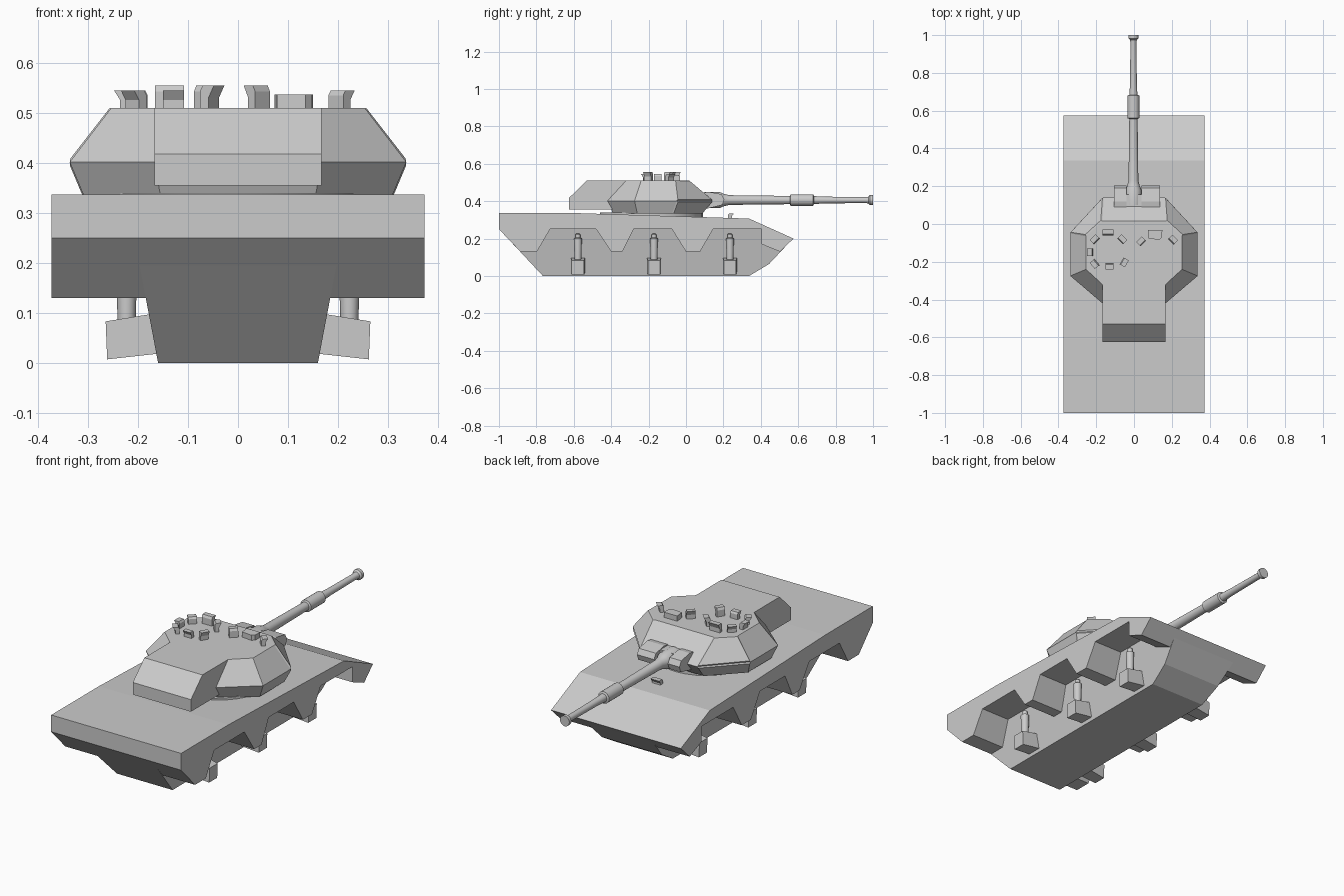
import bpy, bmesh, math
from mathutils import Matrix, Vector

if "Cube" in bpy.data.objects:
    bpy.data.objects.remove(bpy.data.objects["Cube"])


def finish(bm, name):
    bmesh.ops.recalc_face_normals(bm, faces=bm.faces)
    me = bpy.data.meshes.new(name)
    bm.to_mesh(me)
    bm.free()
    ob = bpy.data.objects.new(name, me)
    bpy.context.collection.objects.link(ob)
    return ob


def loft(name, rings, post=None):
    """Join matching rings of points and cap both ends."""
    bm = bmesh.new()
    vs = [[bm.verts.new(p) for p in r] for r in rings]
    n = len(rings[0])
    for a, b in zip(vs, vs[1:]):
        for i in range(n):
            j = (i + 1) % n
            bm.faces.new((a[i], a[j], b[j], b[i]))
    bm.faces.new(vs[0])
    bm.faces.new(vs[-1])
    bmesh.ops.recalc_face_normals(bm, faces=bm.faces)
    if post:
        post(bm)
    return finish(bm, name)


def side_extrude(name, profile, x0, x1):
    return loft(name, [[(x, y, z) for y, z in profile] for x in (x0, x1)])


def revolve(name, profile, sides=16):
    """Profile of (distance, radius) turned about local z."""
    rings = [[(r * math.cos(2 * math.pi * i / sides), r * math.sin(2 * math.pi * i / sides), d)
              for i in range(sides)] for d, r in profile]
    ob = loft(name, rings)
    bpy.context.view_layer.objects.active = ob
    ob.select_set(True)
    bpy.ops.object.shade_smooth_by_angle(angle=math.radians(35))
    ob.select_set(False)
    return ob


# Upper hull with three wheel arches per side
upper = [(-1, .337), (-.61, .337), (.337, .307), (.575, .2), (.502, .13), (.405, .17),
         (.405, .25), (.145, .25), (.075, .13), (0, .13), (-.075, .25), (-.28, .25),
         (-.34, .13), (-.40, .13), (-.48, .25), (-.727, .25), (-.797, .13), (-.885, .13), (-1, .25)]
side_extrude("upper_hull", upper, -.373, .373)

# Lower hull with sides leaning outward
lower = [(-.765, 0), (.337, 0), (.444, .064), (.56, .188), (.50, .226), (.40, .26), (-.98, .26), (-.98, .23)]
loft("lower_hull", [[(s * (.16 + .19 * z), y, z) for y, z in lower] for s in (-1, 1)])

# Suspension units: tilted hub box and strut
for s in (-1, 1):
    for y in (-.578, -.171, .235):
        face = lambda pts, w: [(s * px, y + sy * w, pz) for (px, pz), sy in zip(pts, (-1, 1, 1, -1))]
        inner = face([(.163, .018), (.163, .018), (.178, .097), (.178, .097)], .038)
        outer = face([(.262, .007), (.262, .007), (.265, .083), (.265, .083)], .033)
        loft("wheel_hub", [inner, outer])
        strut = revolve("suspension_strut",
                        [(.08, .018), (.185, .021), (.2, .021), (.205, .013), (.222, .013), (.226, .009)], 12)
        strut.location = (s * .223, y, 0)

# Turret ring
ring = revolve("turret_ring", [(.29, .275), (.34, .275)], 32)
ring.location = (0, -.185, 0)


# Turret body with raised cheek plates
def turret_ring(half, z):
    return [(x, y, z) for x, y in half] + [(-x, y, z) for x, y in reversed(half)]


def cheek_plates(bm):
    faces = [f for f in bm.faces if f.normal.y > .3 and abs(f.normal.x) > .25]
    bmesh.ops.inset_individual(bm, faces=faces, thickness=.007, depth=.007)


loft("turret_body", [
    turret_ring([(.155, .085), (.308, -.075), (.308, -.26), (.155, -.39)], .333),
    turret_ring([(.16, .14), (.337, -.05), (.337, -.275), (.167, -.42)], .402),
    turret_ring([(.167, .015), (.254, -.065), (.254, -.24), (.167, -.32)], .51)], cheek_plates)

# Turret bustle
side_extrude("turret_bustle", [(-.2, .355), (-.625, .355), (-.625, .418), (-.53, .51), (-.2, .51)], -.167, .167)

# Gun mantlet
mantlet = [(.06, .36), (.12, .362), (.195, .38), (.205, .41), (.19, .437), (.12, .45), (.06, .44)]
side_extrude("mantlet_left", mantlet, -.106, -.04)
side_extrude("mantlet_right", mantlet, .04, .138)
side_extrude("mantlet_core", [(.06, .365), (.155, .37), (.155, .442), (.06, .442)], -.05, .05)

# Main gun: collar, tube, sleeve and muzzle
gun = revolve("main_gun", [
    (.1, .043), (.18, .043), (.2, .034), (.23, .026), (.556, .022), (.56, .031), (.68, .031),
    (.684, .021), (.75, .018), (.96, .016), (.975, .018), (.983, .027), (1, .027)], 20)
gun.rotation_euler = (-math.pi / 2, 0, 0)
gun.location = (-.003, 0, .406)


# Periscopes: leaning blocks facing along heading
def periscope(name, x, y, z, heading, width, h, depth=.02):
    d = depth / 2
    prof = [(-d, 0), (d, 0), (d, h * .5), (d + .012, h), (-d + .006, h), (-d, h * .75)]
    ob = side_extrude(name, prof, -width / 2, width / 2)
    ob.location = (x, y, z)
    ob.rotation_euler = (0, 0, math.radians(heading))


for x, y, heading, w, h in [
        (-.137, -.05, 0, .058, .047), (-.066, -.085, -45, .042, .047), (-.203, -.085, 45, .042, .037),
        (-.226, -.15, 90, .04, .037), (-.204, -.208, 130, .042, .037), (-.129, -.218, 180, .042, .037),
        (-.057, -.2, -120, .042, .047), (.042, -.097, 45, .042, .047), (.203, -.087, -45, .042, .037)]:
    periscope("turret_periscope", x, y, .508, heading, w, h)
periscope("driver_periscope", 0, .235, .305, 0, .05, .03)

# Gunner sight housing
loft("sight_housing", [[(.073, -.032, z), (.15, -.032, z), (.148, -.07, z), (.135, -.083, z), (.078, -.078, z)]
                       for z in (.505, .537)])
